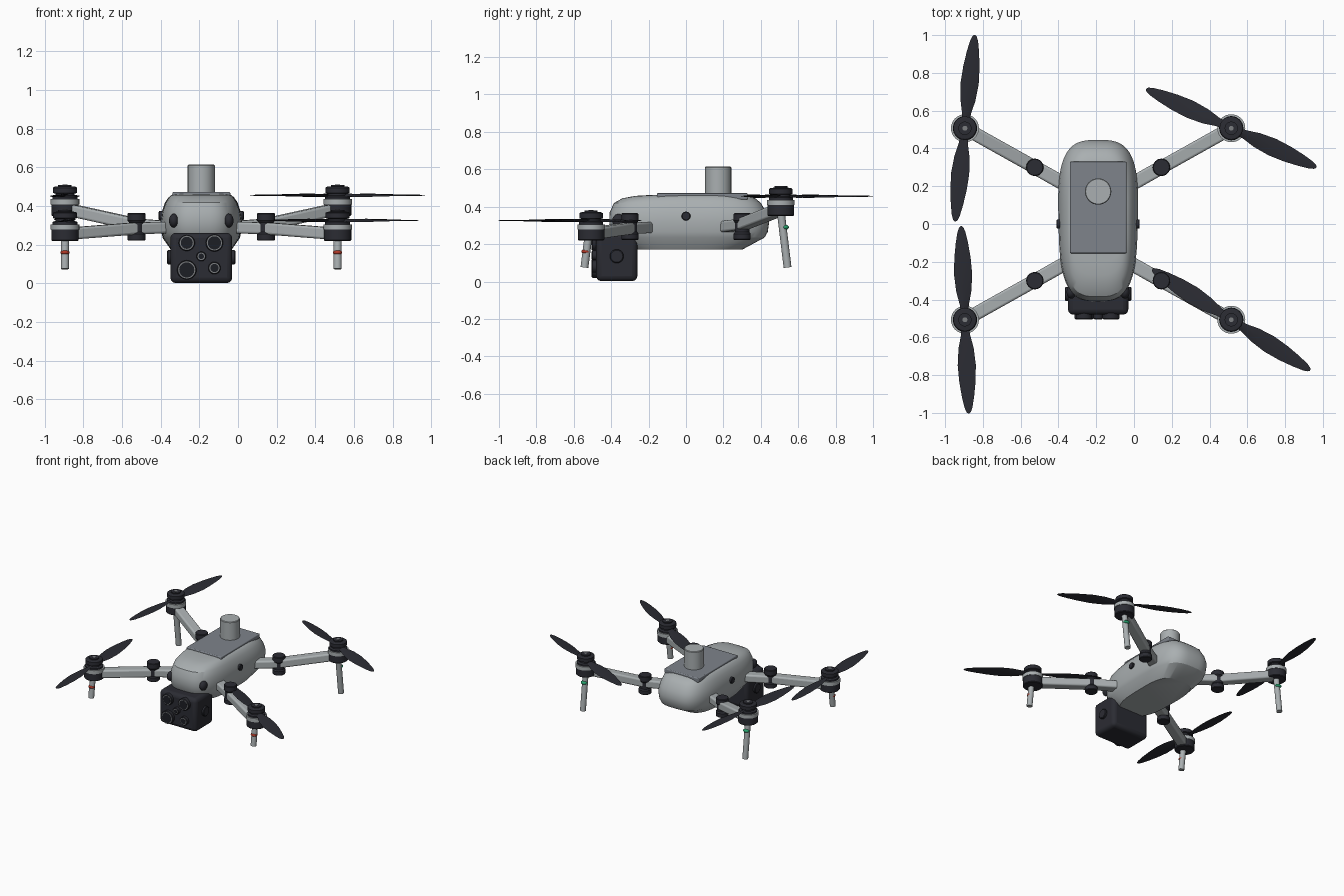
import bpy, bmesh, math
from mathutils import Vector, Matrix

if "Cube" in bpy.data.objects:
    bpy.data.objects.remove(bpy.data.objects["Cube"])

CX = -0.19  # centre line of the airframe
parts = []


def material(name, rgb):
    m = bpy.data.materials.new(name)
    m.use_nodes = True
    m.diffuse_color = (*rgb, 1)
    m.node_tree.nodes["Principled BSDF"].inputs["Base Color"].default_value = (*rgb, 1)
    return m


SHELL = material("shell grey", (0.40, 0.43, 0.44))
PLATE = material("slate grey", (0.21, 0.23, 0.26))
DARK = material("charcoal", (0.024, 0.025, 0.033))
GLASS = material("lens black", (0.012, 0.013, 0.018))
RING = material("ring grey", (0.20, 0.21, 0.22))
RED = material("red lamp", (0.45, 0.04, 0.02))
GREEN = material("green lamp", (0.02, 0.35, 0.15))


def finish(name, bm, mat, matrix=Matrix()):
    bmesh.ops.recalc_face_normals(bm, faces=bm.faces)
    me = bpy.data.meshes.new(name)
    bm.to_mesh(me)
    bm.free()
    me.materials.append(mat)
    ob = bpy.data.objects.new(name, me)
    ob.matrix_world = matrix
    bpy.context.collection.objects.link(ob)
    parts.append(ob)
    return ob


def loft(name, rings, mat, matrix=Matrix()):
    """Skin a stack of equal-length closed rings and cap both ends."""
    bm = bmesh.new()
    rows = [[bm.verts.new(p) for p in ring] for ring in rings]
    n = len(rows[0])
    for a, b in zip(rows, rows[1:]):
        for i in range(n):
            j = (i + 1) % n
            bm.faces.new((a[i], a[j], b[j], b[i]))
    bm.faces.new(rows[0])
    bm.faces.new(rows[-1])
    return finish(name, bm, mat, matrix)


def lathe(name, profile, mat, matrix=Matrix(), n=32):
    """Turn (radius, height) pairs about local z."""
    turn = [2 * math.pi * i / n for i in range(n)]
    return loft(name, [[(r * math.cos(a), r * math.sin(a), z) for a in turn]
                       for r, z in profile], mat, matrix)


def aim(start, direction):
    return Matrix.Translation(start) @ Vector(direction).to_track_quat("Z", "Y").to_matrix().to_4x4()


def box(name, size, mat, matrix, bevel):
    bm = bmesh.new()
    bmesh.ops.create_cube(bm, size=1, matrix=Matrix.Diagonal((*size, 1)))
    ob = finish(name, bm, mat, matrix)
    mod = ob.modifiers.new("round", "BEVEL")
    mod.width, mod.segments = bevel, 3
    return ob


def ball(name, scale, loc, mat):
    bm = bmesh.new()
    bmesh.ops.create_uvsphere(bm, u_segments=20, v_segments=12, radius=1,
                              matrix=Matrix.Diagonal((*scale, 1)))
    return finish(name, bm, mat, Matrix.Translation(loc))


# Body shell: rounded plan outline at each height
def outline(z, half_width, front, back, n=64):
    mid, half, power = (front + back) / 2, (back - front) / 2, 2 / 3.2
    ring = []
    for i in range(n):
        a = 2 * math.pi * i / n
        c, s = math.cos(a), math.sin(a)
        y = mid + half * math.copysign(abs(s) ** power, s)
        x = half_width * math.copysign(abs(c) ** power, c) * (1 + 0.1 * (y - 0.1))
        ring.append((x + CX, y, z))
    return ring


loft("body_shell", [outline(*level) for level in (
    (0.17, 0.155, -0.29, 0.30), (0.235, 0.20, -0.385, 0.42),
    (0.265, 0.207, -0.405, 0.437), (0.32, 0.212, -0.41, 0.445),
    (0.37, 0.205, -0.408, 0.43), (0.42, 0.188, -0.385, 0.40),
    (0.445, 0.17, -0.34, 0.37), (0.458, 0.155, -0.27, 0.335),
    (0.462, 0.14, -0.2, 0.31))], SHELL)
box("top_plate", (0.30, 0.485, 0.035), PLATE, Matrix.Translation((CX, 0.0875, 0.455)), 0.006)
lathe("top_beacon", [(0.07, 0.46), (0.07, 0.61), (0.066, 0.615)], SHELL,
      Matrix.Translation((CX, 0.172, 0)))

# Camera block
box("camera_housing", (0.32, 0.22, 0.26), DARK, Matrix.Translation((CX, -0.37, 0.132)), 0.028)
for x, z, r in ((-0.075, 0.21, 0.042), (0.068, 0.21, 0.045), (0, 0.14, 0.025),
                (-0.075, 0.07, 0.05), (0.068, 0.08, 0.032)):
    m = aim((CX + x, -0.47, z), (0, -1, 0))
    lathe("lens_barrel", [(r, 0), (r, 0.03), (r - 0.004, 0.034)], DARK, m)
    lathe("lens_ring", [(r - 0.005, 0.03), (r - 0.005, 0.0355)], RING, m)
    lathe("lens_glass", [(r - 0.011, 0.03), (r - 0.011, 0.0365)], GLASS, m)

for side in (-1, 1):
    lathe("camera_pivot", [(0.037, 0), (0.037, 0.022), (0.032, 0.026)], DARK,
          aim((CX + side * 0.15, -0.37, 0.135), (side, 0, 0)))
    lathe("side_sensor", [(0.024, 0), (0.024, 0.017), (0.02, 0.02)], DARK,
          aim((CX + side * 0.2, 0, 0.35), (side, 0, 0)))
    ball("front_sensor", (0.025, 0.035, 0.036), (CX + side * 0.142, -0.36, 0.325), DARK)


# Propeller: two blades, each a row of thin diamond sections
def propeller(loc, degrees):
    for half_turn in (0, 180):
        rings = []
        for r, w, t, pitch in ((0.02, 0.018, 0.008, 0.3), (0.08, 0.024, 0.008, 0.3),
                               (0.15, 0.04, 0.006, 0.22), (0.24, 0.048, 0.005, 0.15),
                               (0.33, 0.043, 0.004, 0.1), (0.41, 0.032, 0.003, 0.07),
                               (0.465, 0.021, 0.003, 0.05), (0.488, 0.012, 0.002, 0.05),
                               (0.496, 0.004, 0.001, 0)):
            rings.append([(r, w, w * pitch), (r, 0, t), (r, -w, -w * pitch), (r, 0, -t)])
        loft("propeller_blade", rings, DARK, Matrix.Translation(loc) @
             Matrix.Rotation(math.radians(degrees + half_turn), 4, "Z"))


def bar(name, start, end, width, height):
    start, end = Vector(start), Vector(end)
    d = end - start
    m = Matrix.Translation((start + end) / 2) @ d.to_track_quat("X", "Z").to_matrix().to_4x4()
    box(name, (d.length, width, height), SHELL, m, 0.012)


# Arms, motors and legs at the four corners
for side, end, angle in ((-1, -1, 92.3), (1, -1, -32.6), (-1, 1, 84), (1, 1, -24.7)):
    rear = end > 0
    base = 0.35 if rear else 0.22
    mx, my = CX + side * 0.705, end * 0.507
    hinge = (CX + side * 0.335, end * 0.3, 0.305 if rear else 0.285)

    bar("arm_root", (CX + side * 0.14, end * 0.19, 0.29), hinge, 0.075, 0.06)
    bar("arm", hinge, (mx, my, base + 0.036), 0.072, 0.062)
    lathe("arm_hinge", [(0.042, 0.222), (0.046, 0.226), (0.046, 0.255), (0.039, 0.265),
                        (0.039, 0.315), (0.046, 0.325), (0.046, 0.36), (0.042, 0.365)],
          DARK, Matrix.Translation((hinge[0], hinge[1], 0)))

    m = Matrix.Translation((mx, my, base))
    lathe("motor_base", [(0.066, 0), (0.071, 0.005), (0.071, 0.06)], DARK, m)
    lathe("motor_ring", [(0.074, 0.058), (0.074, 0.086)], SHELL, m)
    lathe("motor_bell", [(0.064, 0.084), (0.064, 0.098), (0.05, 0.104), (0.05, 0.114),
                         (0.062, 0.118), (0.062, 0.145), (0.056, 0.15), (0.035, 0.152),
                         (0.035, 0.16)], DARK, m)
    lathe("motor_cap", [(0.013, 0.158), (0.013, 0.162)], RING, m, 16)
    propeller((mx, my, base + 0.106), angle)

    top = Vector((mx, end * (0.507 if rear else 0.522), base + 0.02))
    foot = Vector((mx, end * 0.543, 0.075))
    lathe("leg", [(0.021, 0), (0.021, (foot - top).length)], SHELL, aim(top, foot - top), 20)
    lamp_z = 0.29 if rear else 0.16
    lamp = top.lerp(foot, (top.z - lamp_z) / (top.z - foot.z))
    lamp.y += end * (0.014 if rear else 0.004)
    ball("leg_lamp", (0.024, 0.02 if rear else 0.024, 0.013), lamp, GREEN if rear else RED)

# Smooth shading with crisp edges
bpy.ops.object.select_all(action="DESELECT")
for ob in parts:
    ob.select_set(True)
bpy.context.view_layer.objects.active = parts[0]
bpy.ops.object.shade_smooth_by_angle(angle=math.radians(30))
